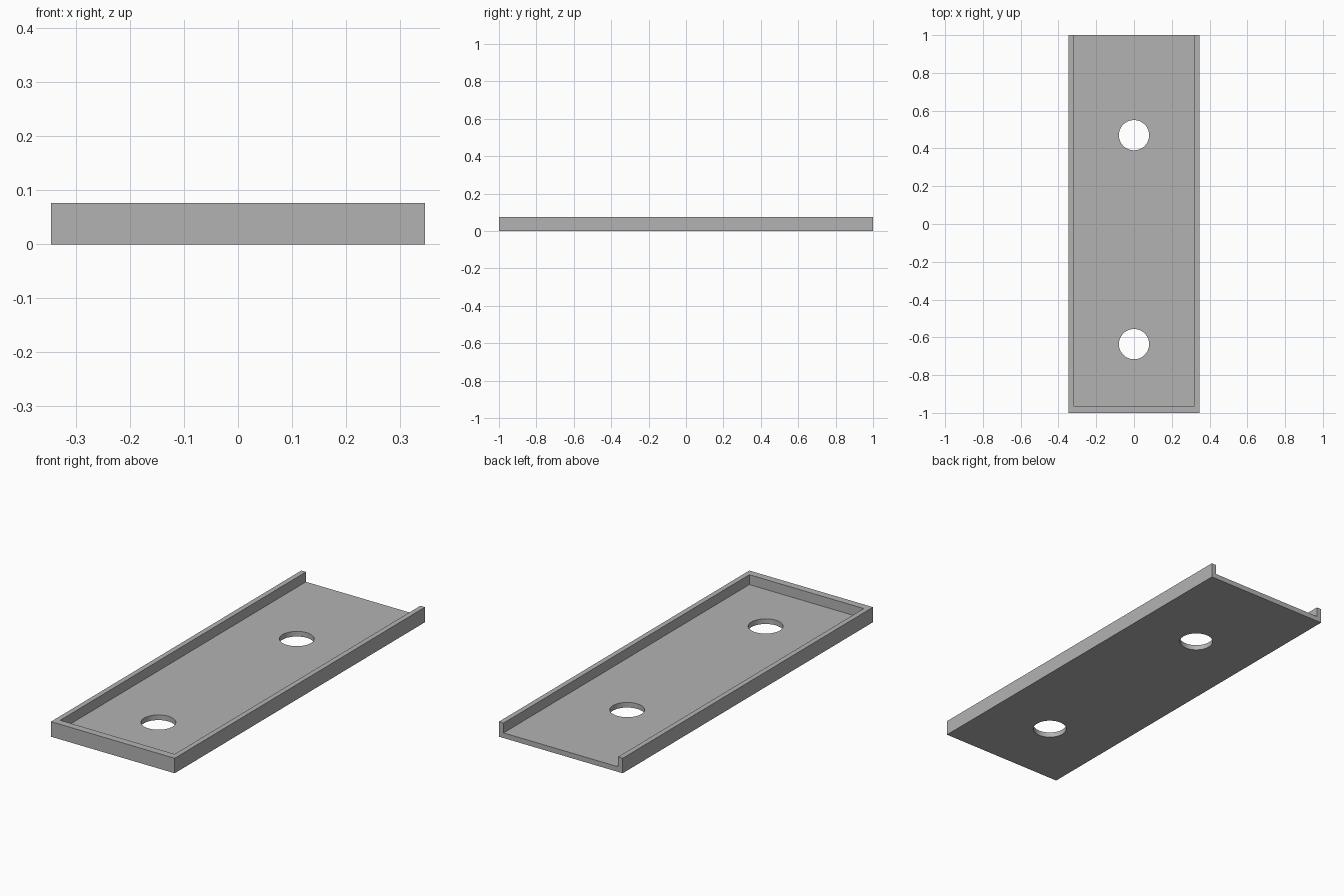
import bpy

if "Cube" in bpy.data.objects:
    bpy.data.objects.remove(bpy.data.objects["Cube"])

HALF_WIDTH, HEIGHT = 0.346, 0.076
SIDE_WALL, FRONT_WALL, FLOOR = 0.026, 0.037, 0.026
HOLE_RADIUS, HOLE_CENTRES = 0.08, (0.47, -0.636)


def box(name, low, high):
    centre = [(a + b) / 2 for a, b in zip(low, high)]
    bpy.ops.mesh.primitive_cube_add(size=1, location=centre)
    obj = bpy.context.object
    obj.name = name
    obj.scale = [b - a for a, b in zip(low, high)]
    bpy.ops.object.transform_apply(location=True, rotation=False, scale=True)
    return obj


def cut(target, cutter):
    cutter.hide_render = True
    mod = target.modifiers.new("cut", "BOOLEAN")
    mod.operation = "DIFFERENCE"
    mod.solver = "EXACT"
    mod.object = cutter
    bpy.context.view_layer.objects.active = target
    bpy.ops.object.modifier_apply(modifier=mod.name)
    bpy.data.objects.remove(cutter)


# Outer block
tray = box("tray", (-HALF_WIDTH, -1, 0), (HALF_WIDTH, 1, HEIGHT))

# Pocket, open at the top and the back
inner = HALF_WIDTH - SIDE_WALL
cut(tray, box("pocket_cutter", (-inner, -1 + FRONT_WALL, FLOOR), (inner, 1.2, 0.3)))

# Two round holes through the floor
for y in HOLE_CENTRES:
    bpy.ops.mesh.primitive_cylinder_add(vertices=64, radius=HOLE_RADIUS, depth=0.4,
                                        location=(0, y, 0))
    cut(tray, bpy.context.object)

# Plain grey material
grey = bpy.data.materials.new("plain_grey")
grey.use_nodes = True
colour = (0.45, 0.45, 0.45, 1)
grey.diffuse_color = colour
grey.node_tree.nodes["Principled BSDF"].inputs["Base Color"].default_value = colour
tray.data.materials.clear()
tray.data.materials.append(grey)

# Smooth hole walls, sharp edges elsewhere
bpy.ops.object.select_all(action="DESELECT")
tray.select_set(True)
bpy.context.view_layer.objects.active = tray
bpy.ops.object.shade_smooth_by_angle()
